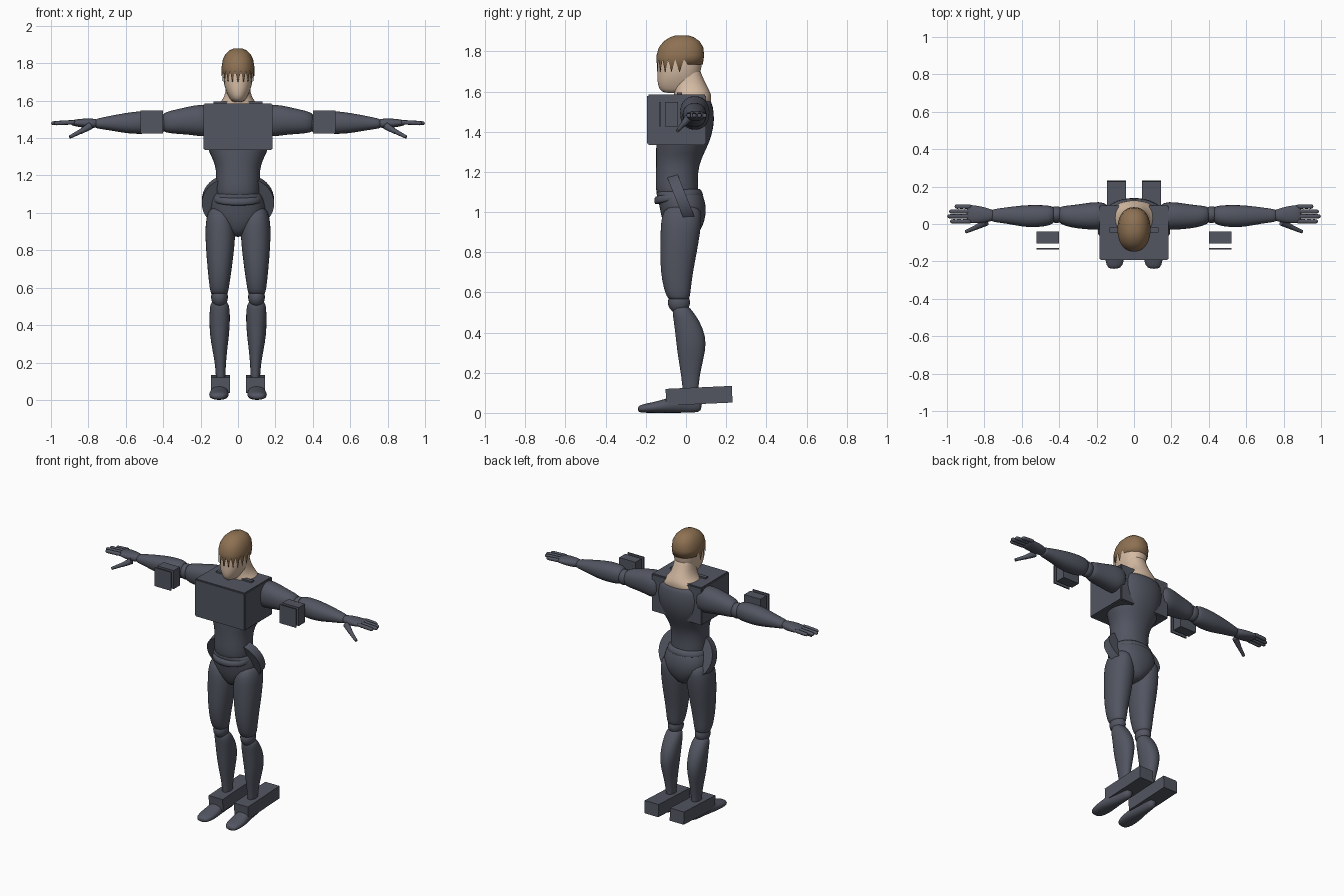
import bpy, bmesh, math
from mathutils import Vector, Matrix

cube = bpy.data.objects.get("Cube")
if cube:
    bpy.data.objects.remove(cube, do_unlink=True)


def make_material(name, rgb):
    mat = bpy.data.materials.new(name)
    mat.use_nodes = True
    mat.diffuse_color = (*rgb, 1)
    mat.node_tree.nodes["Principled BSDF"].inputs["Base Color"].default_value = (*rgb, 1)
    return mat


SUIT = make_material("slate grey suit", (.085, .092, .12))
SKIN = make_material("pale skin", (.67, .5, .37))
HAIR = make_material("brown hair", (.27, .165, .085))


def finish(name, bm, mat=SUIT, smooth=False, mirror=False, subdivide=0):
    """Turn a bmesh into an object with its material, shading and modifiers."""
    bmesh.ops.recalc_face_normals(bm, faces=bm.faces)
    mesh = bpy.data.meshes.new(name)
    bm.to_mesh(mesh)
    bm.free()
    mesh.materials.append(mat)
    for polygon in mesh.polygons:
        polygon.use_smooth = smooth
    obj = bpy.data.objects.new(name, mesh)
    bpy.context.collection.objects.link(obj)
    if mirror:
        obj.modifiers.new("Mirror", 'MIRROR').use_mirror_merge = False
    if subdivide:
        modifier = obj.modifiers.new("Subdivision", 'SUBSURF')
        modifier.levels = modifier.render_levels = subdivide
    return obj


def loft(name, sections, axis="z", mat=SUIT, mirror=False, sides=20, power=.9, subdivide=1):
    """Skin rounded sections given as (position, low a, high a, low b, high b)."""
    bm = bmesh.new()
    rings = []
    for t, a_low, a_high, b_low, b_high in sections:
        ring = []
        for i in range(sides):
            angle = math.tau * i / sides
            c, s = math.cos(angle), math.sin(angle)
            c, s = (math.copysign(abs(v) ** power, v) for v in (c, s))
            a = (a_low + a_high + (a_high - a_low) * c) / 2
            b = (b_low + b_high + (b_high - b_low) * s) / 2
            point = {"x": (t, a, b), "y": (a, t, b), "z": (a, b, t)}[axis]
            ring.append(bm.verts.new(point))
        rings.append(ring)
    for low, high in zip(rings, rings[1:]):
        for i in range(sides):
            j = (i + 1) % sides
            bm.faces.new((low[i], low[j], high[j], high[i]))
    bm.faces.new(rings[0])
    bm.faces.new(rings[-1])
    return finish(name, bm, mat, True, mirror, subdivide)


def centred(rows):
    """Sections symmetric about x from (z, half width, front y, back y)."""
    return [(z, -w, w, front, back) for z, w, front, back in rows]


def box(name, low, high, mirror=False, tilt=0, bevel=0):
    low, high = Vector(low), Vector(high)
    place = Matrix.Translation((low + high) / 2) @ Matrix.Rotation(tilt, 4, 'X')
    bm = bmesh.new()
    bmesh.ops.create_cube(bm, size=1, matrix=place @ Matrix.Diagonal((*(high - low), 1)))
    if bevel:
        bmesh.ops.bevel(bm, geom=bm.edges[:], offset=bevel, segments=2, affect='EDGES')
    return finish(name, bm, mirror=mirror)


def ball(name, centre, radii):
    bm = bmesh.new()
    place = Matrix.Translation(centre) @ Matrix.Diagonal((*radii, 1))
    bmesh.ops.create_uvsphere(bm, u_segments=20, v_segments=12, radius=1, matrix=place)
    return finish(name, bm, smooth=True, mirror=True)


def cylinder(name, start, end, r_start, r_end, sides=12):
    start, end = Vector(start), Vector(end)
    turn = (end - start).to_track_quat('Z', 'Y').to_matrix().to_4x4()
    bm = bmesh.new()
    bmesh.ops.create_cone(bm, cap_ends=True, segments=sides, radius1=r_start, radius2=r_end,
                          depth=(end - start).length,
                          matrix=Matrix.Translation((start + end) / 2) @ turn)
    obj = finish(name, bm, smooth=True, mirror=True)
    for polygon in obj.data.polygons:
        polygon.use_smooth = len(polygon.vertices) == 4
    return obj


# Head and neck
loft("head", centred([
    (1.59, .03, -.11, .05), (1.61, .045, -.135, .06), (1.65, .065, -.145, .06),
    (1.7, .08, -.143, .075), (1.76, .083, -.142, .085), (1.82, .076, -.128, .08),
    (1.86, .05, -.09, .05)]), mat=SKIN)
loft("neck", centred([
    (1.5, .15, -.06, .12), (1.56, .13, -.06, .128), (1.585, .1, -.06, .127),
    (1.62, .072, -.065, .11), (1.68, .062, -.06, .078), (1.75, .06, -.05, .06)]), mat=SKIN)

# Hair cap with a jagged fringe over the brow
hair = loft("hair", centred([
    (1.735, .086, -.148, .084), (1.78, .088, -.147, .09), (1.82, .081, -.135, .086),
    (1.85, .066, -.111, .068), (1.87, .045, -.08, .04), (1.88, .02, -.05, .01)]),
    mat=HAIR, sides=40, subdivide=0)
for i, vertex in enumerate(hair.data.vertices[:40]):
    if vertex.co.y < 0:
        vertex.co.z += .025 if i % 2 else -.04

# Torso, pelvis and chest armour
loft("torso", centred([
    (1.04, .12, -.14, .07), (1.12, .118, -.155, .06), (1.2, .118, -.15, .06),
    (1.26, .122, -.15, .075), (1.32, .155, -.15, .105), (1.38, .175, -.15, .13),
    (1.46, .18, -.14, .145), (1.53, .175, -.1, .135), (1.57, .14, -.06, .122)]))
loft("pelvis", centred([
    (.87, .03, -.07, .04), (.91, .075, -.1, .075), (.96, .135, -.12, .095),
    (1.01, .15, -.13, .102), (1.06, .145, -.14, .095), (1.095, .13, -.15, .08),
    (1.11, .122, -.15, .072)]))
belt = loft("belt", centred([
    (1.07, .136, -.155, .085), (1.085, .138, -.16, .088), (1.11, .128, -.16, .078),
    (1.12, .12, -.15, .07)]))
for vertex in belt.data.vertices:
    vertex.co.z -= max(0, -vertex.co.y) * .25
box("chest_armour", (-.185, -.193, 1.335), (.185, .1, 1.585), bevel=.006)
box("collar_bar", (-.13, -.045, 1.57), (.13, -.02, 1.595))
cylinder("hip_guards", (.05, -.045, 1.05), (.05, .005, 1.07), .143, .143, 40)

# Legs
loft("thighs", [
    (1.04, .06, .15, -.1, .07), (.97, .02, .172, -.125, .08), (.9, .012, .176, -.128, .072),
    (.8, .02, .172, -.13, .055), (.7, .033, .163, -.127, .035), (.62, .045, .155, -.112, .025),
    (.575, .052, .148, -.095, .02), (.56, .06, .14, -.08, .01)], mirror=True)
ball("knees", (.099, -.035, .55), (.045, .055, .055))
loft("shins", [
    (.535, .065, .135, -.06, .01), (.51, .047, .15, -.07, .03), (.46, .042, .153, -.062, .068),
    (.38, .044, .153, -.052, .1), (.31, .052, .146, -.045, .098), (.22, .063, .127, -.03, .075),
    (.14, .067, .118, -.018, .062), (.06, .067, .118, -.015, .06)], mirror=True)
loft("feet", [
    (-.24, .085, .13, .008, .03), (-.225, .06, .148, 0, .042), (-.17, .048, .157, 0, .052),
    (-.1, .05, .152, 0, .07), (-.03, .058, .135, 0, .095), (.05, .062, .125, 0, .1),
    (.08, .07, .115, .01, .08)], axis="y", mirror=True)
box("foot_thrusters", (.042, -.1, .044), (.145, .23, .127), mirror=True, tilt=.045)

# Arms
loft("upper_arms", [
    (.13, -.02, .11, 1.42, 1.57), (.19, -.033, .12, 1.405, 1.58), (.24, -.03, .115, 1.415, 1.575),
    (.3, -.025, .105, 1.42, 1.56), (.37, -.012, .098, 1.425, 1.545),
    (.41, .01, .09, 1.435, 1.53)], axis="x", mirror=True)
ball("elbows", (.415, .05, 1.48), (.045, .045, .05))
loft("forearms", [
    (.42, .01, .09, 1.44, 1.53), (.45, -.01, .1, 1.425, 1.545), (.53, -.02, .103, 1.42, 1.545),
    (.6, -.015, .1, 1.425, 1.535), (.68, .002, .09, 1.44, 1.52), (.75, .01, .08, 1.45, 1.505),
    (.765, .015, .075, 1.455, 1.5)], axis="x", mirror=True)
loft("hands", [
    (.74, .02, .07, 1.46, 1.5), (.78, .01, .085, 1.45, 1.505), (.83, .002, .098, 1.455, 1.505),
    (.88, .005, .103, 1.465, 1.498), (.895, .01, .1, 1.47, 1.492)], axis="x", mirror=True)

# Fingers with swollen knuckles
fingers = (("index", .014, .985), ("middle", .041, 1), ("ring", .067, .99), ("little", .093, .96))
for name, y, tip in fingers:
    rows = []
    for k in range(8):
        r = .008 if k == 7 else (.0135, .011)[k % 2]
        x = .87 + (tip - .87) * k / 7
        z = 1.485 - .006 * k / 7
        rows.append((x, y - r, y + r, z - r, z + r))
    loft(name + "_fingers", rows, axis="x", mirror=True, sides=10)
cylinder("thumb_bases", (.79, .01, 1.465), (.845, -.018, 1.432), .02, .013)
cylinder("thumb_tips", (.84, -.016, 1.436), (.9, -.042, 1.405), .013, .009)

# Floating arm units: a block and a thin face plate
box("arm_blocks", (.4, -.105, 1.425), (.52, -.04, 1.548), mirror=True)
box("arm_plates", (.4, -.135, 1.425), (.52, -.127, 1.548), mirror=True)
